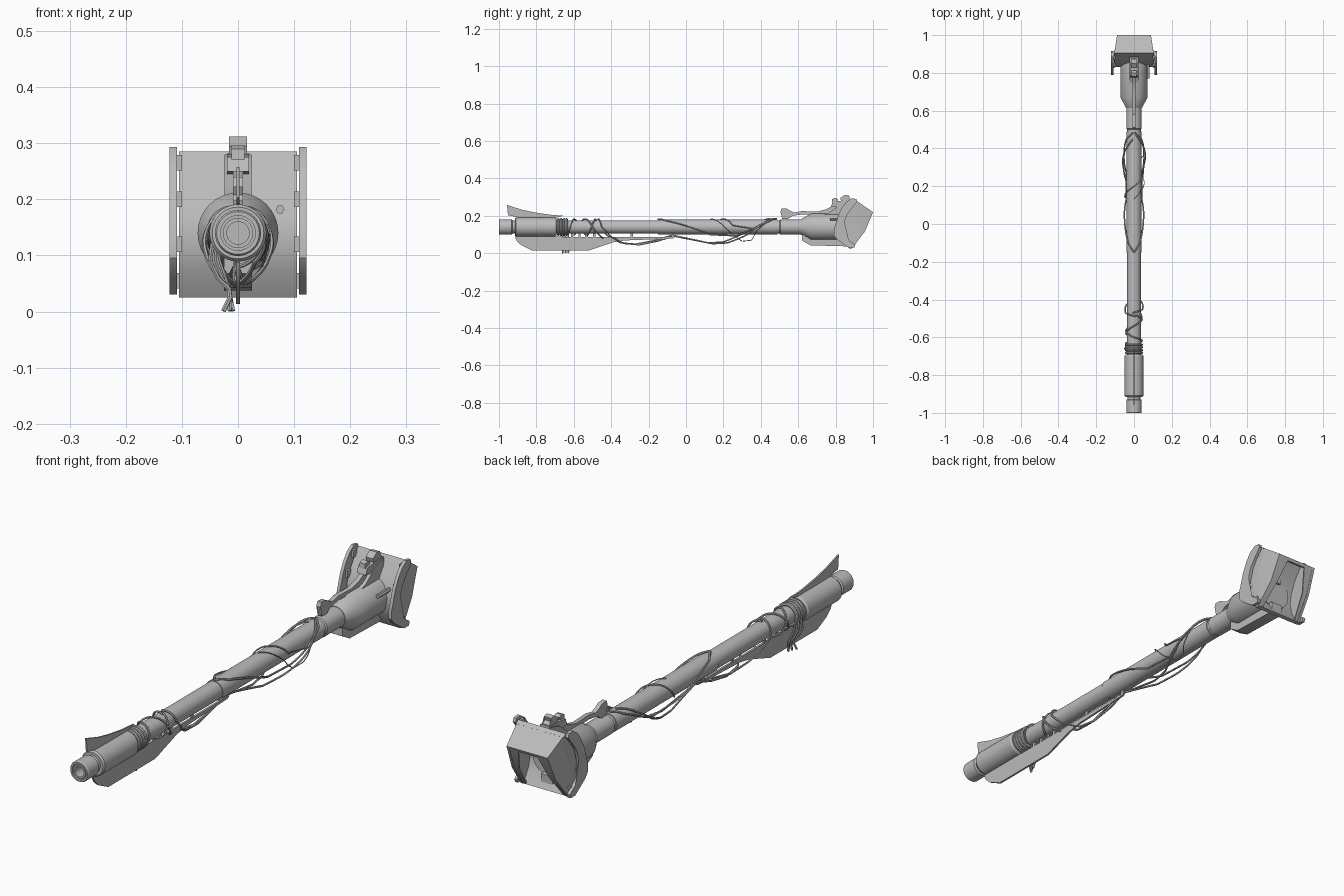
import bpy, bmesh, math
from mathutils import Vector

AXIS_Z = 0.14
grey = bpy.data.materials.new("mid_grey")
grey.diffuse_color = (0.5, 0.5, 0.5, 1)


def finish(name, bm):
    bmesh.ops.recalc_face_normals(bm, faces=bm.faces)
    mesh = bpy.data.meshes.new(name)
    bm.to_mesh(mesh)
    bm.free()
    mesh.materials.append(grey)
    ob = bpy.data.objects.new(name, mesh)
    bpy.context.collection.objects.link(ob)
    return ob


def lathe(name, profile, segs=32, closed=False):
    """Turn (y, radius) points around the long axis."""
    bm = bmesh.new()
    rings = []
    for y, r in profile:
        if r == 0:
            rings.append([bm.verts.new((0, y, AXIS_Z))] * segs)
        else:
            rings.append([bm.verts.new((r * math.cos(a), y, AXIS_Z + r * math.sin(a)))
                          for a in (2 * math.pi * i / segs for i in range(segs))])
    pairs = list(zip(rings, rings[1:] + rings[:1])) if closed else list(zip(rings, rings[1:]))
    for a, b in pairs:
        for i in range(segs):
            j = (i + 1) % segs
            quad = list(dict.fromkeys((a[i], a[j], b[j], b[i])))
            bm.faces.new(quad)
    return finish(name, bm)


def prism(name, outline, x0, x1, taper=0.0):
    """Extrude a (y, z) outline from x0 to x1; taper narrows it towards the back."""
    bm = bmesh.new()
    sides = []
    for x in (x0, x1):
        row = []
        for y, z in outline:
            k = taper * max(0, (y - 0.9) / 0.1)
            row.append(bm.verts.new((x - math.copysign(k, x), y, z)))
        sides.append(row)
        bm.faces.new(row)
    n = len(outline)
    for i in range(n):
        j = (i + 1) % n
        bm.faces.new((sides[0][i], sides[0][j], sides[1][j], sides[1][i]))
    bmesh.ops.triangulate(bm, faces=[f for f in bm.faces if len(f.verts) > 4])
    return finish(name, bm)


def wire(name, points, radius=0.004):
    """Round tube through points."""
    cu = bpy.data.curves.new(name, 'CURVE')
    cu.dimensions = '3D'
    cu.bevel_depth = radius
    cu.bevel_resolution = 1
    cu.use_fill_caps = True
    sp = cu.splines.new('POLY')
    sp.points.add(len(points) - 1)
    for p, co in zip(sp.points, points):
        p.co = (*co, 1)
    cu.materials.append(grey)
    ob = bpy.data.objects.new(name, cu)
    bpy.context.collection.objects.link(ob)


def wrap(keys, mirror=1, steps=8):
    """Path from (y, angle in degrees, radius) keys around the shaft."""
    pts = []
    for a, b in zip(keys, keys[1:]):
        for s in range(steps):
            y, d, r = Vector(a).lerp(Vector(b), s / steps)
            t = math.radians(d)
            pts.append((mirror * r * math.cos(t), y, AXIS_Z + r * math.sin(t)))
    return pts


# shaft, grip and muzzle
lathe("shaft", [(-0.7, 0), (-0.7, 0.036), (0.63, 0.036), (0.63, 0)])
lathe("shaft_sleeve", [(-0.15, 0.035), (-0.15, 0.039), (0.49, 0.039), (0.49, 0.035)])
lathe("shaft_collar", [(0.5, 0.035), (0.505, 0.04), (0.63, 0.04)])
lathe("muzzle", [(-0.93, 0), (-0.93, 0.02), (-0.998, 0.02), (-0.998, 0.027), (-0.985, 0.027),
                 (-0.985, 0.031), (-1, 0.031), (-1, 0.038), (-0.995, 0.041), (-0.932, 0.041),
                 (-0.928, 0.035), (-0.91, 0.035), (-0.91, 0)])
lathe("grip", [(-0.915, 0.03), (-0.915, 0.046), (-0.908, 0.051), (-0.7, 0.051), (-0.692, 0.046),
               (-0.692, 0.034)])
for i in range(4):
    yc = -0.682 + 0.0145 * i
    lathe(f"grip_ring_{i + 1}", [(yc + 0.007 * math.cos(a), 0.041 + 0.007 * math.sin(a))
          for a in (2 * math.pi * k / 8 for k in range(8))], closed=True)

# blades above and below the grip
prism("lower_blade", [(-0.915, 0.088), (-0.905, 0.065), (-0.88, 0.042), (-0.82, 0.013), (-0.525, 0.013),
                      (-0.445, 0.043), (-0.39, 0.058), (-0.33, 0.068), (-0.07, 0.078), (-0.06, 0.086),
                      (-0.33, 0.086), (-0.69, 0.088)], -0.004, 0.004)
prism("upper_blade", [(-0.957, 0.258), (-0.952, 0.203), (-0.9, 0.192), (-0.7, 0.189), (-0.655, 0.2),
                      (-0.73, 0.206), (-0.81, 0.218), (-0.88, 0.233)], -0.003, 0.003)
for i, y in enumerate((-0.61, -0.57, -0.53, -0.49, -0.29, -0.07)):
    prism(f"blade_peg_{i + 1}", [(y - 0.006, 0.08), (y + 0.006, 0.08), (y + 0.006, 0.11), (y - 0.006, 0.11)],
          -0.004, 0.004)

# head housing
lathe("housing", [(0.615, 0.03), (0.615, 0.042), (0.67, 0.072), (0.86, 0.072), (0.86, 0)])
prism("housing_keel", [(0.62, 0.1), (0.62, 0.068), (0.665, 0.042), (0.875, 0.036), (0.875, 0.08), (0.7, 0.1)],
      -0.025, 0.025)
prism("housing_rib", [(0.72, 0.2), (0.78, 0.222), (0.83, 0.265), (0.885, 0.28), (0.87, 0.18), (0.72, 0.18)],
      -0.024, 0.024)

# hollow head
prism("head_front_plate", [(0.905, 0.285), (0.86, 0.22), (0.837, 0.17), (0.83, 0.125), (0.842, 0.075),
                           (0.872, 0.025), (0.888, 0.027), (0.855, 0.08), (0.845, 0.125), (0.852, 0.168),
                           (0.875, 0.215), (0.92, 0.275)], -0.105, 0.105)
prism("head_top_plate", [(0.905, 0.285), (1.0, 0.219), (0.994, 0.207), (0.9, 0.272)], -0.105, 0.105, 0.015)
for side, s in (("left", -1), ("right", 1)):
    prism(f"head_wall_{side}", [(0.905, 0.285), (1.0, 0.219), (0.957, 0.117), (0.888, 0.026), (0.872, 0.025),
                                (0.842, 0.075), (0.83, 0.125), (0.837, 0.17), (0.86, 0.22)],
          s * 0.094, s * 0.105, 0.015)
    # rear flange, wide at the top and narrow at the bottom
    bm = bmesh.new()
    rear = [(0.088, 1.0, 0.217), (0.04, 1.0, 0.217), (0.066, 0.957, 0.117), (0.082, 0.888, 0.027),
            (0.103, 0.888, 0.027), (0.095, 0.957, 0.117)]
    v = [bm.verts.new((s * x, y - 0.002, z)) for x, y, z in rear]
    bm.faces.new((v[0], v[1], v[2], v[5]))
    bm.faces.new((v[5], v[2], v[3], v[4]))
    flange = finish(f"head_flange_{side}", bm)
    flange.modifiers.new("thickness", 'SOLIDIFY').thickness = 0.006
    # curved cheek band
    prism(f"cheek_band_{side}", [(0.885, 0.293), (0.858, 0.275), (0.835, 0.245), (0.815, 0.205), (0.803, 0.165),
                                 (0.79, 0.125), (0.79, 0.095), (0.805, 0.075), (0.84, 0.05), (0.87, 0.03),
                                 (0.9, 0.03), (0.905, 0.045), (0.87, 0.07), (0.84, 0.1), (0.838, 0.125),
                                 (0.848, 0.165), (0.86, 0.205), (0.88, 0.24), (0.915, 0.275), (0.91, 0.29)],
          s * 0.109, s * 0.122)
    for i, (y, z) in enumerate(((0.88, 0.265), (0.84, 0.2), (0.835, 0.12), (0.875, 0.055))):
        prism(f"cheek_lug_{side}_{i + 1}", [(y - 0.01, z - 0.014), (y + 0.012, z - 0.014), (y + 0.012, z + 0.014),
                                            (y - 0.01, z + 0.014)], s * 0.1, s * 0.111)
wire("side_pin", [(0.075, 0.77, 0.182), (0.075, 0.86, 0.182)], 0.008)

# forked lever on top and its clamp
prism("lever", [(0.512, 0.24), (0.505, 0.222), (0.53, 0.222), (0.538, 0.208), (0.53, 0.195), (0.51, 0.198),
                (0.515, 0.183), (0.545, 0.182), (0.57, 0.2), (0.62, 0.207), (0.7, 0.205), (0.76, 0.213),
                (0.81, 0.24), (0.85, 0.255), (0.85, 0.275), (0.8, 0.262), (0.75, 0.235), (0.7, 0.222),
                (0.62, 0.225), (0.58, 0.217), (0.555, 0.228), (0.54, 0.238)], -0.009, 0.009)
prism("clamp_base", [(0.775, 0.25), (0.785, 0.275), (0.83, 0.28), (0.885, 0.282), (0.885, 0.255), (0.81, 0.245)],
      -0.02, 0.02)
prism("clamp_jaw", [(0.83, 0.275), (0.825, 0.295), (0.85, 0.312), (0.87, 0.308), (0.865, 0.292), (0.885, 0.275)],
      -0.016, 0.016)
prism("clamp_hook", [(0.78, 0.27), (0.782, 0.29), (0.8, 0.296), (0.812, 0.288), (0.806, 0.272)], -0.012, 0.012)

# wires wrapped around the shaft
loop = [(-0.15, 90, 0.042), (-0.1, 45, 0.045), (0.02, 0, 0.05), (0.13, -45, 0.058), (0.27, -50, 0.062),
        (0.37, -5, 0.053), (0.45, 40, 0.052), (0.49, 92, 0.044)]
wire("wrap_wire_right", wrap(loop))
wire("wrap_wire_left", wrap(loop, -1))
wire("thin_wire", wrap([(0.13, 95, 0.042), (0.18, 30, 0.047), (0.24, -35, 0.06), (0.3, -68, 0.082),
                        (0.35, -62, 0.08), (0.38, -20, 0.055), (0.43, 30, 0.048), (0.48, 90, 0.044)]), 0.002)
wire("cross_wire", wrap([(0.14, 200, 0.05), (0.2, 90, 0.043), (0.25, 10, 0.048), (0.36, -10, 0.056),
                         (0.47, 60, 0.046)]), 0.003)
hang = [(-0.47, 100, 0.042), (-0.45, 0, 0.046), (-0.4, -60, 0.06), (-0.33, -88, 0.088), (-0.25, -92, 0.095),
        (-0.15, -95, 0.075), (-0.06, -95, 0.047), (0.05, -88, 0.07), (0.14, -83, 0.09), (0.22, -75, 0.088),
        (0.32, -40, 0.07), (0.4, 10, 0.054), (0.48, 85, 0.045)]
wire("hanging_wire_right", wrap(hang))
wire("hanging_wire_left", wrap([(y - 0.02, d + 6, r * 0.97) for y, d, r in hang], -1))
wire("coil_wire_1", wrap([(-0.63, -60, 0.043), (-0.6, 90, 0.042), (-0.53, 270, 0.044), (-0.48, 450, 0.042)], 1, 16))
wire("coil_wire_2", wrap([(-0.6, -90, 0.043), (-0.58, 0, 0.043), (-0.49, 200, 0.043), (-0.44, 270, 0.06)], -1, 16))

# loose wire ends below the rings
for i, (x, y) in enumerate(((-0.026, -0.66), (-0.015, -0.645), (-0.009, -0.63))):
    wire(f"loose_end_{i + 1}", [(-0.043, y, 0.135), (-0.05 + 0.008 * i, y, 0.09), (-0.036 + 0.006 * i, y + 0.006, 0.06),
                                (-0.016, y + 0.008, 0.04), (-0.014, y + 0.004, 0.025), (x, y, 0.001)], 0.0045)

# wires to meshes, smooth shading with sharp edges
for ob in bpy.context.scene.objects:
    ob.select_set(True)
    bpy.context.view_layer.objects.active = ob
bpy.ops.object.convert(target='MESH')
bpy.ops.object.shade_smooth_by_angle(angle=math.radians(30))
